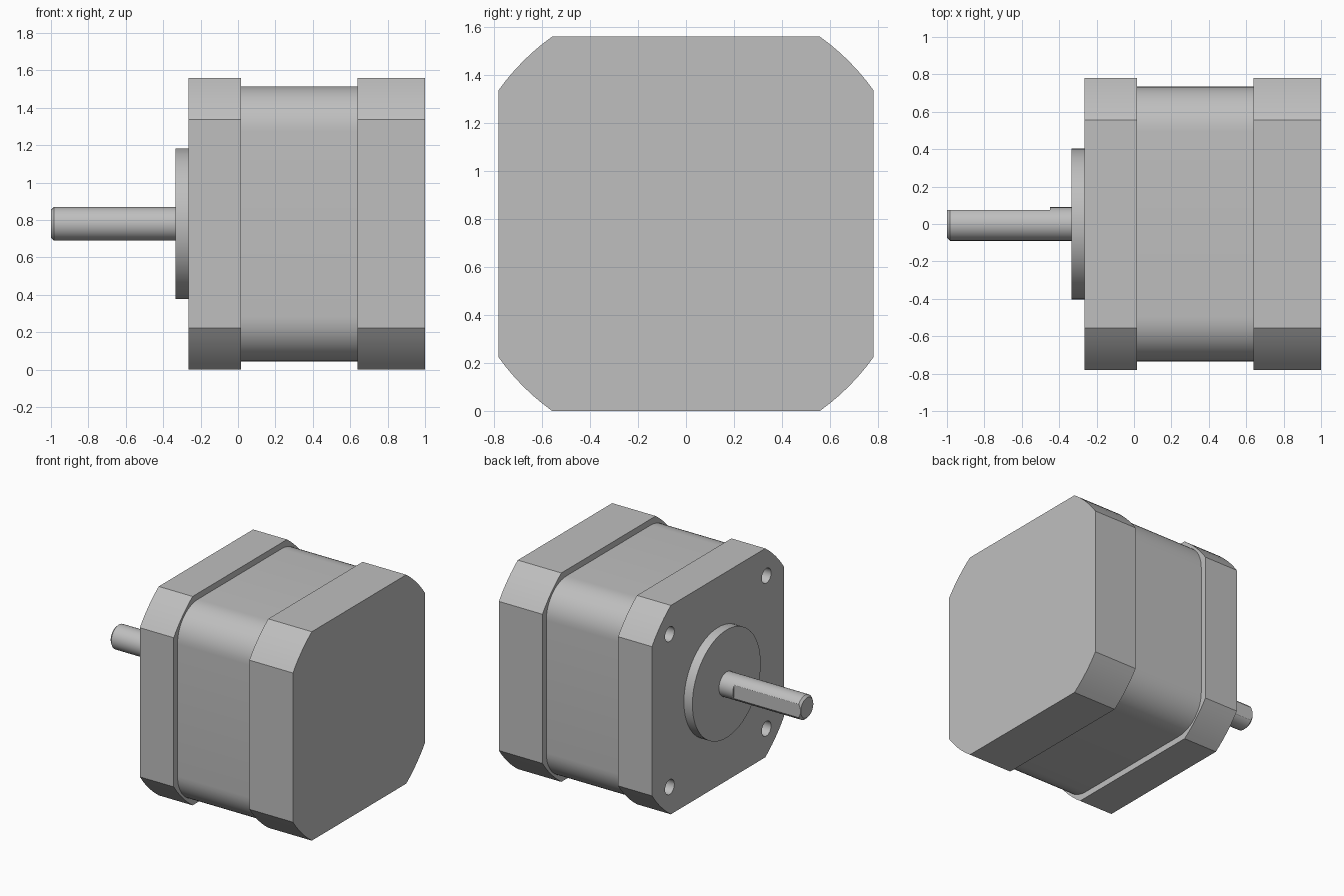
import bpy, bmesh
from math import pi, sin, cos, atan2, hypot, radians

cube = bpy.data.objects.get("Cube")
if cube:
    bpy.data.objects.remove(cube, do_unlink=True)

MID = 0.78      # height of the motor axis, also half the width of the end caps

metal = bpy.data.materials.new("grey metal")
metal.use_nodes = True
GREY = (0.52, 0.52, 0.52, 1)
metal.diffuse_color = GREY
metal.node_tree.nodes["Principled BSDF"].inputs["Base Color"].default_value = GREY


def loft(name, sections):
    """Solid through (x, profile) sections, each profile a list of (y, z)."""
    bm = bmesh.new()
    rings = [[bm.verts.new((x, y, z + MID)) for y, z in pts] for x, pts in sections]
    bm.faces.new(rings[0])
    bm.faces.new(rings[-1])
    n = len(rings[0])
    for a, b in zip(rings, rings[1:]):
        for i in range(n):
            j = (i + 1) % n
            bm.faces.new((a[i], a[j], b[j], b[i]))
    bmesh.ops.recalc_face_normals(bm, faces=bm.faces)
    mesh = bpy.data.meshes.new(name)
    bm.to_mesh(mesh)
    bm.free()
    mesh.materials.append(metal)
    ob = bpy.data.objects.new(name, mesh)
    bpy.context.collection.objects.link(ob)
    return ob


def arc(r, start, end, steps, centre=(0, 0)):
    return [(centre[0] + r * cos(start + (end - start) * i / steps),
             centre[1] + r * sin(start + (end - start) * i / steps))
            for i in range(steps + 1)]


def circle(r, steps=64, centre=(0, 0)):
    return arc(r, 0, 2 * pi, steps, centre)[:-1]


def four_corners(corner):
    """Repeat one corner's points around the axis in quarter turns."""
    pts = []
    for _ in range(4):
        pts += corner
        corner = [(-z, y) for y, z in corner]
    return pts


def cut(ob, cutter):
    mod = ob.modifiers.new("cut", 'BOOLEAN')
    mod.operation = 'DIFFERENCE'
    mod.solver = 'EXACT'
    mod.object = cutter
    bpy.context.view_layer.objects.active = ob
    bpy.ops.object.modifier_apply(modifier=mod.name)
    bpy.data.objects.remove(cutter, do_unlink=True)


# End caps: square, with corners turned to a circle about the axis
FLAT = 0.557
low = atan2(FLAT, MID)
cap = four_corners(arc(hypot(MID, FLAT), low, pi / 2 - low, 6))
front_cap = loft("shaft_end_cap", [(-0.265, cap), (0.015, cap)])
rear_cap = loft("rear_end_cap", [(0.64, cap), (1.0, cap)])

# Middle body with rounded corners
HALF, ROUND = 0.735, 0.24
c = HALF - ROUND
body = four_corners(arc(ROUND, 0, pi / 2, 12, (c, c)))
middle = loft("middle_body", [(0.015, body), (0.64, body)])

# Blind screw holes in the shaft end
for y in (-0.571, 0.571):
    for z in (-0.571, 0.571):
        hole = circle(0.055, 24, (y, z))
        cut(front_cap, loft("screw_hole", [(-0.3, hole), (-0.1, hole)]))

# Raised round boss
boss = loft("round_boss", [(-0.335, circle(0.403)), (-0.265, circle(0.403))])

# Shaft with a chamfered tip and a flat along its left-behind side
R = 0.09
shaft = loft("shaft", [(-1.0, circle(R - 0.016, 48)), (-0.984, circle(R, 48)),
                       (-0.335, circle(R, 48))])
flat = [(0.075, -0.2), (0.2, -0.2), (0.2, 0.2), (0.075, 0.2)]
cut(shaft, loft("shaft_flat", [(-1.1, flat), (-0.45, flat)]))

# Smooth the curved walls, keep the edges sharp
for ob in (front_cap, rear_cap, middle, boss, shaft):
    bpy.ops.object.select_all(action='DESELECT')
    ob.select_set(True)
    bpy.context.view_layer.objects.active = ob
    bpy.ops.object.shade_smooth_by_angle(angle=radians(30))
